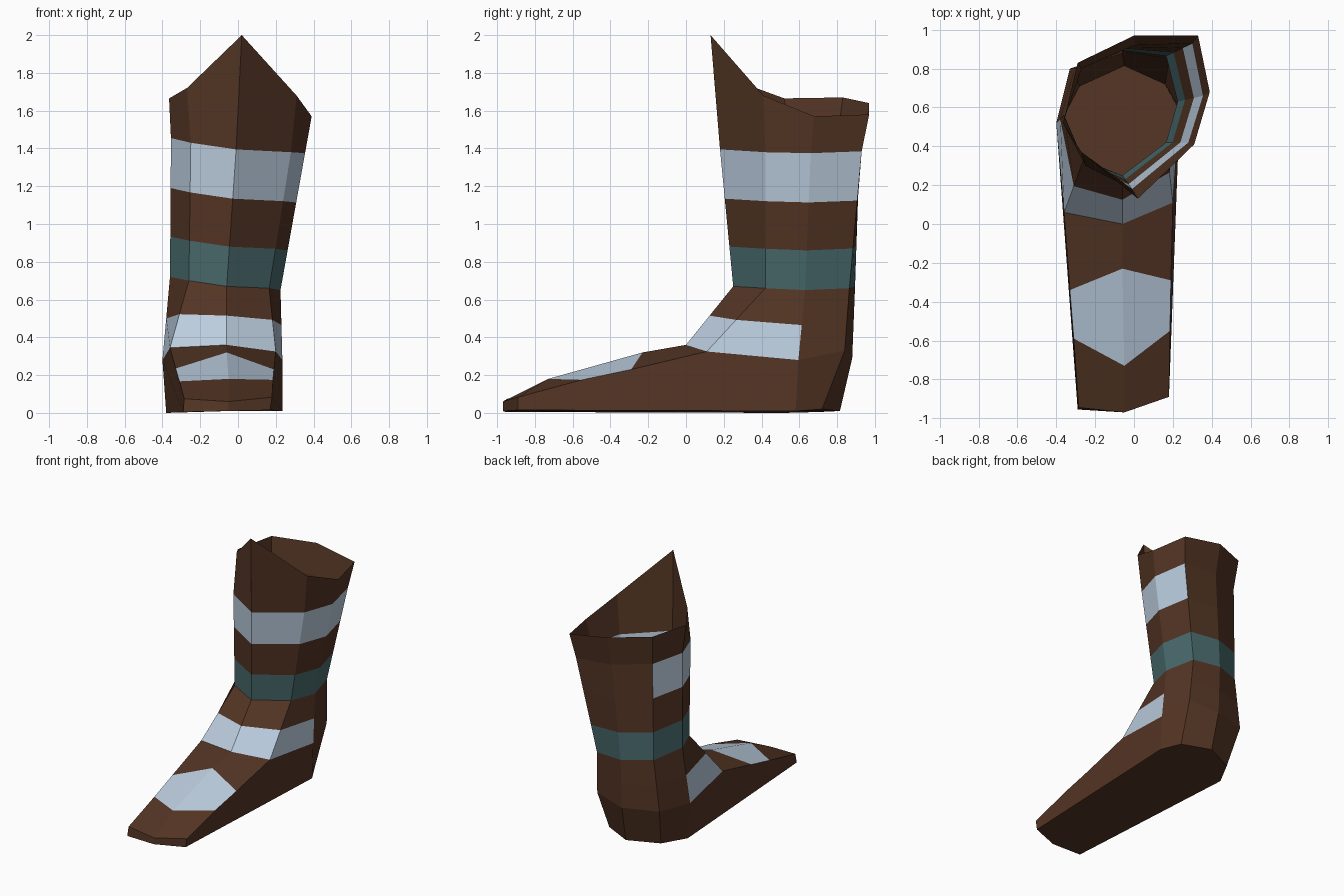
import bpy
from mathutils import Vector

if "Cube" in bpy.data.objects:
    bpy.data.objects.remove(bpy.data.objects["Cube"])


def material(name, rgb):
    m = bpy.data.materials.new(name)
    m.diffuse_color = (*rgb, 1.0)
    m.use_nodes = True
    m.node_tree.nodes["Principled BSDF"].inputs["Base Color"].default_value = m.diffuse_color
    return m


BROWN, PALE, TEAL = 0, 1, 2
MATS = [material("brown_leather", (0.089, 0.036, 0.018)),
        material("pale_blue_wrap", (0.507, 0.62, 0.747)),
        material("teal_band", (0.068, 0.147, 0.155))]


def ring(*points):
    return [Vector(p) for p in points]


def blend(a, b, t):
    return [p.lerp(q, t) for p, q in zip(a, b)]


# Eight-sided sections, counter-clockwise from the front:
# front, front right, right, back right, back, back left, left, front left
rim = ring((.02, .13, 2.0), (.31, .41, 1.68), (.39, .68, 1.57), (.33, .97, 1.58),
           (0, .97, 1.64), (-.29, .83, 1.67), (-.365, .52, 1.665), (-.27, .37, 1.72))
calf = ring((-.01, .18, 1.395), (.28, .42, 1.38), (.355, .66, 1.375), (.30, .93, 1.385),
            (0, .92, 1.41), (-.27, .80, 1.44), (-.355, .55, 1.455), (-.25, .30, 1.43))
ankle = ring((-.06, .25, .67), (.165, .42, .66), (.225, .63, .65), (.165, .865, .66),
             (-.06, .895, .67), (-.28, .80, .69), (-.36, .56, .72), (-.26, .33, .70))
instep = ring((-.06, 0, .36), (.20, .11, .325), (.235, .595, .28), (.18, .84, .33),
              (-.06, .88, .29), (-.33, .80, .30), (-.40, .52, .28), (-.36, .06, .345))
sole = ring((-.05, -.97, .01), (.17, -.89, .015), (.235, .58, .01), (.16, .72, .02),
            (-.05, .815, .01), (-.28, .71, .005), (-.38, .52, 0), (-.29, -.955, .005))

# Top of the foot: front left, front, front right
vamp = ring((-.33, -.34, .235), (-.06, -.23, .32), (.19, -.29, .23))
toe_cap = ring((-.31, -.59, .167), (-.05, -.73, .18), (.185, -.55, .175))
toe = ring((-.285, -.945, .075), (-.05, -.97, .06), (.18, -.89, .083))


class Part:
    """Collects coloured faces and welds shared corners."""

    def __init__(self):
        self.verts, self.lookup, self.faces, self.colours = [], {}, [], []

    def face(self, points, colour=BROWN):
        ids = []
        for p in points:
            key = tuple(round(c, 4) for c in p)
            if key not in self.lookup:
                self.lookup[key] = len(self.verts)
                self.verts.append(key)
            ids.append(self.lookup[key])
        self.faces.append(ids)
        self.colours.append(colour)

    def strip(self, upper, lower, colour_of=lambda i: BROWN, closed=False):
        n = len(upper)
        for i in range(n if closed else n - 1):
            j = (i + 1) % n
            self.face((upper[i], lower[i], lower[j], upper[j]), colour_of(i))

    def build(self, name):
        mesh = bpy.data.meshes.new(name)
        mesh.from_pydata(self.verts, [], self.faces)
        for m in MATS:
            mesh.materials.append(m)
        for poly, c in zip(mesh.polygons, self.colours):
            poly.material_index = c
        mesh.update()
        obj = bpy.data.objects.new(name, mesh)
        bpy.context.collection.objects.link(obj)


# Open shaft with an upper wrap (not on the two heel-side faces) and a full ankle band
shaft = Part()
wrap_low, band_top = blend(calf, ankle, .36), blend(calf, ankle, .71)
shaft.strip(rim, calf, closed=True)
shaft.strip(calf, wrap_low, lambda i: BROWN if i in (3, 4) else PALE, True)
shaft.strip(wrap_low, band_top, closed=True)
shaft.strip(band_top, ankle, lambda i: TEAL, True)
shaft.build("boot_shaft")

# Foot with a wrap over the instep and a patch over the toes
foot = Part()
strap_top = blend(ankle, instep, .5)
foot.strip(ankle, strap_top, closed=True)
foot.strip(strap_top, instep, lambda i: BROWN if 2 <= i <= 5 else PALE, True)
foot.strip([instep[7], instep[0], instep[1]], vamp)
foot.strip(vamp, toe_cap, lambda i: PALE)
foot.strip(toe_cap, toe)
foot.strip(toe, [sole[7], sole[0], sole[1]])
foot.strip(instep[2:7], sole[2:7])
# Long side walls
foot.face((instep[2], instep[1], vamp[2], toe_cap[2], toe[2], sole[1], sole[2]))
foot.face((sole[6], sole[7], toe[0], toe_cap[0], vamp[0], instep[7], instep[6]))
foot.build("boot_foot")

# Flat sole
base = Part()
base.face(sole[::-1])
base.build("boot_sole")
